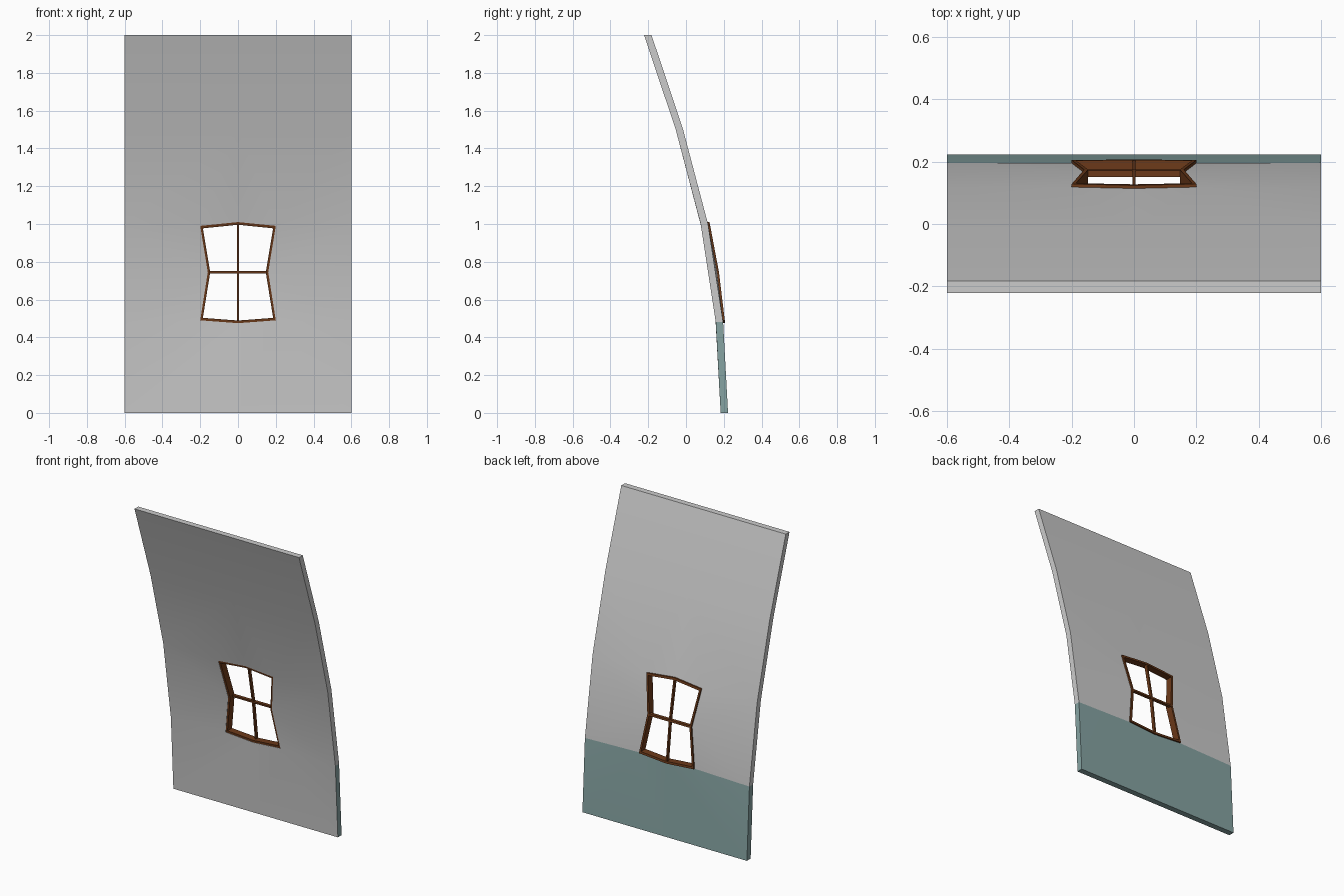
import bpy, bmesh

if "Cube" in bpy.data.objects:
    bpy.data.objects.remove(bpy.data.objects["Cube"])


def material(name, rgb):
    m = bpy.data.materials.new(name)
    m.diffuse_color = (*rgb, 1)
    m.use_nodes = True
    m.node_tree.nodes["Principled BSDF"].inputs["Base Color"].default_value = m.diffuse_color
    return m


GREY = material("plaster grey", (0.6, 0.6, 0.6))
TEAL = material("teal band", (0.24, 0.37, 0.365))
BROWN = material("dark brown wood", (0.15, 0.042, 0.01))

# Leaning wall curve: (z, y of the wall's middle surface)
CURVE = [(0, 0.203), (0.48, 0.177), (0.745, 0.145), (1.0, 0.097),
         (1.5, -0.035), (2.0, -0.202)]
HALF = 0.0195  # half of the wall thickness


def curve_y(z):
    for (z0, y0), (z1, y1) in zip(CURVE, CURVE[1:]):
        if z <= z1:
            return y0 + (y1 - y0) * (z - z0) / (z1 - z0)
    return CURVE[-1][1]


def plate(name, polys, near, far, mats):
    """Mirror right-half (x, z) outlines, bend to the curve, thicken along y."""
    bm = bmesh.new()
    for side in (1, -1):
        for poly in polys:
            pts = poly if side == 1 else poly[::-1]
            bm.faces.new([bm.verts.new((side * x, curve_y(z) + near, z)) for x, z in pts])
    bmesh.ops.remove_doubles(bm, verts=bm.verts[:], dist=0.0005)
    ext = bmesh.ops.extrude_face_region(bm, geom=bm.faces[:], use_keep_orig=True)
    for v in ext["geom"]:
        if isinstance(v, bmesh.types.BMVert):
            v.co.y += far - near
    bmesh.ops.recalc_face_normals(bm, faces=bm.faces[:])
    me = bpy.data.meshes.new(name)
    bm.to_mesh(me)
    bm.free()
    for m in mats:
        me.materials.append(m)
    ob = bpy.data.objects.new(name, me)
    bpy.context.collection.objects.link(ob)
    return ob


# Right half of the pinched window opening, bottom to top
hole = [(0, 0.475), (0.2, 0.49), (0.16, 0.745), (0.2, 0.99), (0, 1.01)]
inner = [(0, 0.489), (0.186, 0.503), (0.147, 0.745), (0.186, 0.977), (0, 0.996)]
a, b, c, d, e = hole

# Wall with the window opening
W = 0.6
wall = plate("wall", [
    [(0, 0), (W, 0), b, a],
    [(W, 0), (W, 0.48), b],
    [b, (W, 0.48), c],
    [c, (W, 0.48), (W, 1.0)],
    [c, (W, 1.0), d],
    [e, d, (0, 1.5)],
    [d, (W, 1.0), (W, 1.5), (0, 1.5)],
    [(0, 1.5), (W, 1.5), (W, 2), (0, 2)],
], -HALF, HALF, [GREY, TEAL])

# Teal lower band on the back, sides and underside; the front stays grey
for p in wall.data.polygons:
    if p.center.z < 0.48 and p.normal.y > -0.5:
        p.material_index = 1

# Smooth the gentle bend, keep the rims sharp
bpy.context.view_layer.objects.active = wall
wall.select_set(True)
bpy.ops.object.shade_smooth_by_angle()

# Window frame lining the opening and standing proud at the back
plate("window_frame",
      [[hole[i], hole[i + 1], inner[i + 1], inner[i]] for i in range(4)],
      -HALF + 0.002, HALF + 0.01, [BROWN])

# Cross bars
plate("window_cross_rail",
      [[(0, 0.738), (0.152, 0.738), (0.152, 0.751), (0, 0.751)]],
      HALF - 0.013, HALF + 0.009, [BROWN])
plate("window_upright_bar",
      [[(0, 0.48), (0.005, 0.48), (0.005, 0.745), (0, 0.745)],
       [(0, 0.745), (0.005, 0.745), (0.005, 1.004), (0, 1.004)]],
      HALF - 0.013, HALF + 0.008, [BROWN])
